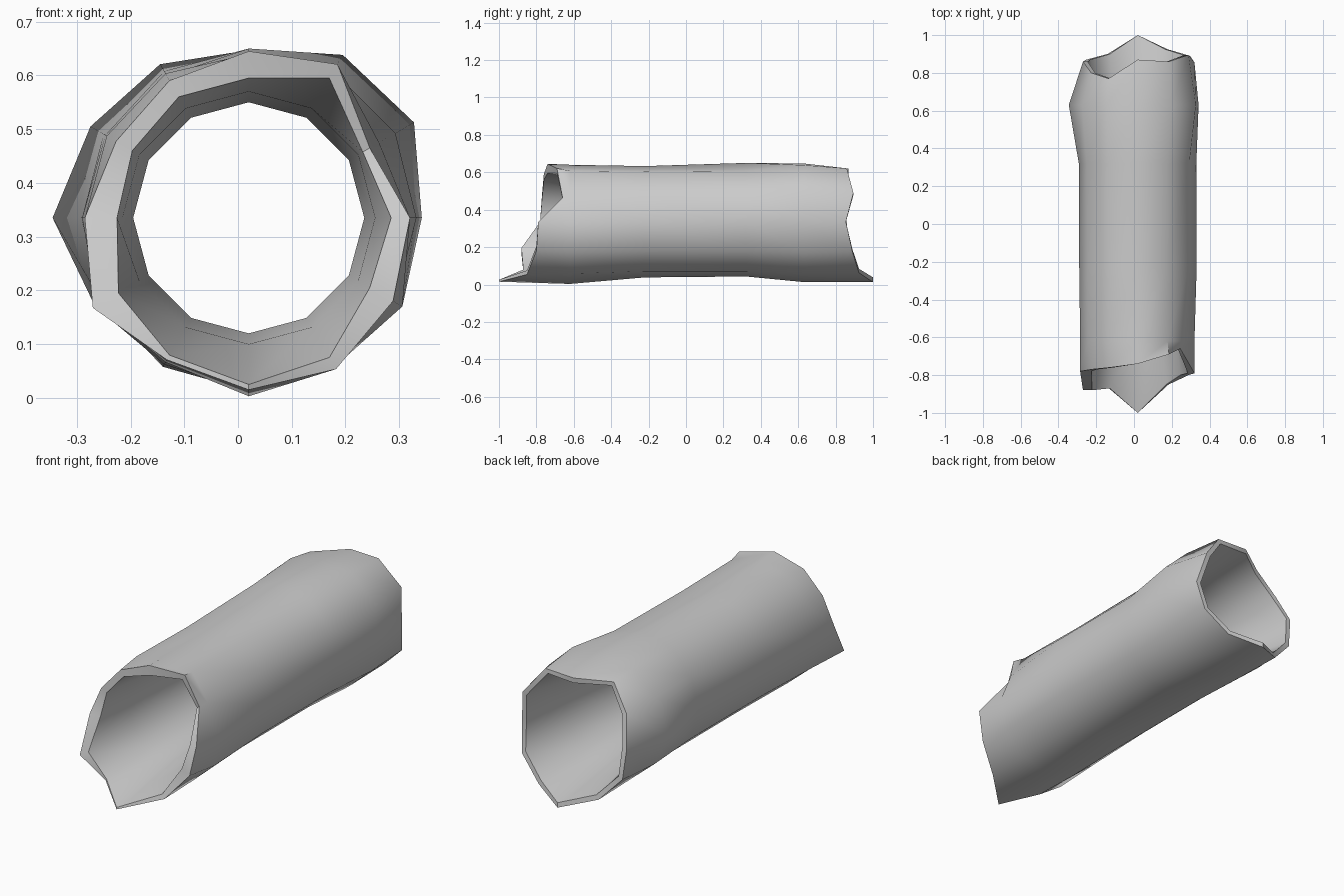
import bpy, bmesh, math

if "Cube" in bpy.data.objects:
    bpy.data.objects.remove(bpy.data.objects["Cube"])

CX, CZ, N = 0.02, 0.335, 12

# Radii by clock angle (every 30 degrees from the top, towards +x)
front_r = [.31, .33, .26, .30, .31, .325, .32, .305, .335, .305, .285, .295]
near_r = [.305, .315, .28, .30, .33, .32, .332, .31, .325, .305, .305, .31]
waist_r = [.298, .31, .315, .312, .315, .305, .297, .305, .315, .31, .308, .305]
mid_r = [.315, .315, .315, .31, .315, .305, .292, .305, .315, .312, .312, .315]
swell_r = [.312, .35, .355, .322, .33, .32, .322, .315, .33, .365, .34, .33]
back_r = [.285, .33, .31, .30, .32, .315, .322, .32, .315, .29, .285, .31]

# Ragged end positions along the log
front_y = [-.74, -.69, -.66, -.79, -.80, -.85, -1, -.87, -.88, -.78, -.77, -.76]
back_y = [.87, .86, .895, .855, .89, .925, 1, .90, .87, .86, .80, .77]

# Hollow radii
front_in = [.26, .30, .245, .265, .26, .30, .31, .295, .28, .245, .25, .26]
back_in = [r - .025 for r in back_r]


def ring(bm, radii, ys):
    verts = []
    for i in range(N):
        a = 2 * math.pi * i / N
        verts.append(bm.verts.new((CX + radii[i] * math.sin(a), ys[i],
                                   CZ + radii[i] * math.cos(a))))
    return verts


def flat(v):
    return [v] * N


bm = bmesh.new()
rings = [
    # outer bark, front to back
    ring(bm, front_r, front_y),
    ring(bm, near_r, flat(-.62)),
    ring(bm, waist_r, flat(-.22)),
    ring(bm, mid_r, flat(.32)),
    ring(bm, swell_r, flat(.63)),
    ring(bm, back_r, back_y),
    # hollow, back to front
    ring(bm, back_in, back_y),
    ring(bm, flat(.245), flat(.60)),
    ring(bm, flat(.215), flat(.30)),
    ring(bm, flat(.215), flat(-.22)),
    ring(bm, flat(.235), flat(-.58)),
    ring(bm, front_in, front_y),
]
for k, a in enumerate(rings):
    b = rings[(k + 1) % len(rings)]
    for i in range(N):
        j = (i + 1) % N
        bm.faces.new((a[i], a[j], b[j], b[i]))
bmesh.ops.recalc_face_normals(bm, faces=bm.faces)

mesh = bpy.data.meshes.new("hollow_log")
bm.to_mesh(mesh)
bm.free()
log = bpy.data.objects.new("hollow_log", mesh)
bpy.context.collection.objects.link(log)
bpy.context.view_layer.objects.active = log
log.select_set(True)
bpy.ops.object.shade_smooth_by_angle(angle=math.radians(50))
